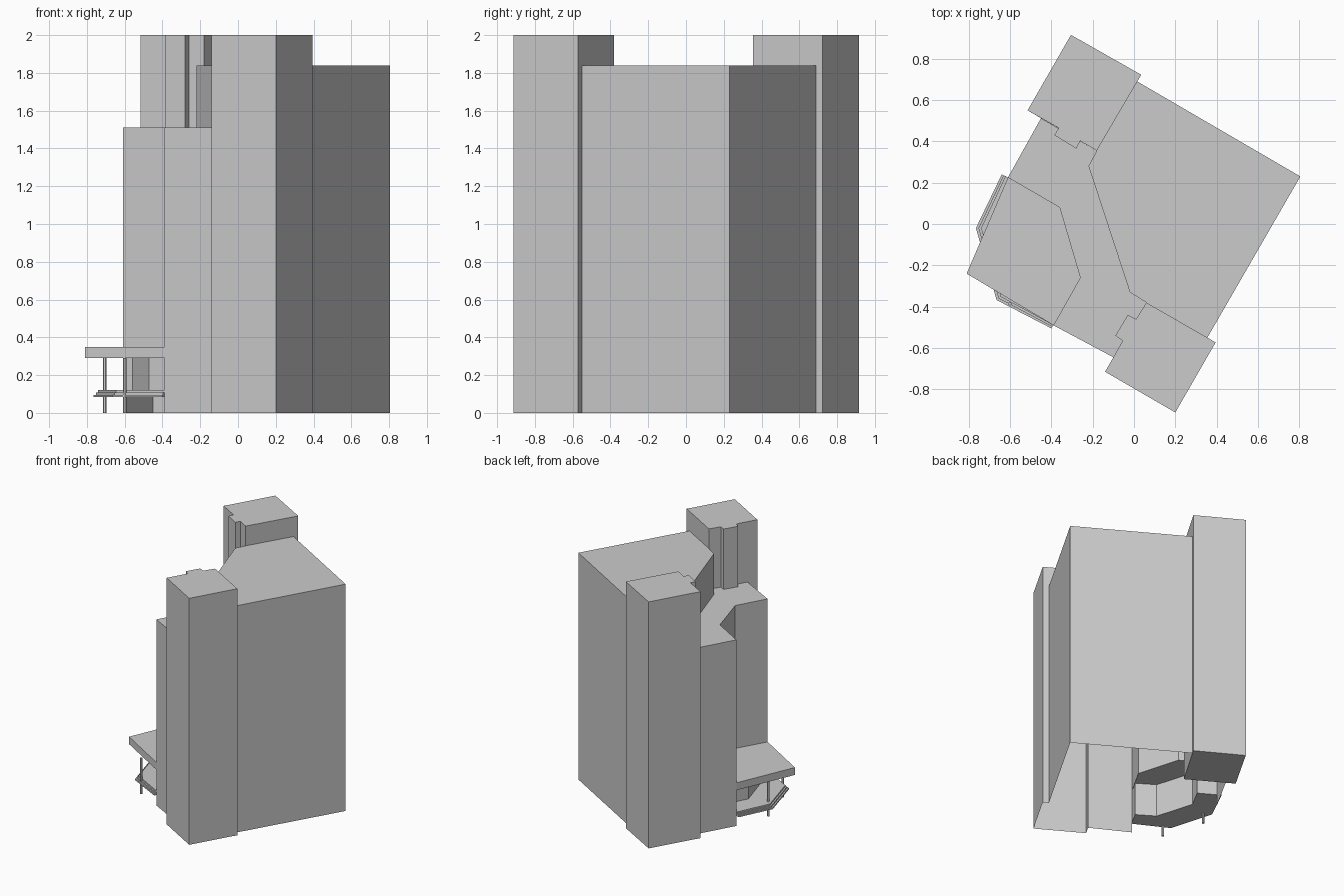
import bpy
import bmesh

cube = bpy.data.objects.get("Cube")
if cube:
    bpy.data.objects.remove(cube, do_unlink=True)

GREY = (0.6, 0.6, 0.6, 1)
mat = bpy.data.materials.new("light grey")
mat.use_nodes = True
mat.diffuse_color = GREY
mat.node_tree.nodes["Principled BSDF"].inputs["Base Color"].default_value = GREY


def wall(bm, path, z0, z1):
    """Upright faces along an open path; anticlockwise paths face outwards."""
    for a, b in zip(path, path[1:]):
        corners = [(*a, z0), (*b, z0), (*b, z1), (*a, z1)]
        bm.faces.new([bm.verts.new(c) for c in corners])


def cap(bm, outline, z, up=True):
    """Flat face over an anticlockwise outline."""
    pts = outline if up else outline[::-1]
    bm.faces.new([bm.verts.new((*p, z)) for p in pts])


def finish(name, bm):
    bmesh.ops.remove_doubles(bm, verts=bm.verts, dist=0.0005)
    mesh = bpy.data.meshes.new(name)
    bm.to_mesh(mesh)
    bm.free()
    mesh.materials.append(mat)
    obj = bpy.data.objects.new(name, mesh)
    bpy.context.collection.objects.link(obj)
    return obj


# Heights
LOW, HIGH, TOP = 1.51, 1.84, 2.0
DECK, SOFFIT, CANOPY = 0.12, 0.29, 0.35

# Shared plan corners
east, north = (0.805, 0.23), (0.015, 0.69)
south_east = (0.355, -0.55)
back_inner, front_inner = (-0.18, 0.355), (0.06, -0.38)
step_a, step_b = (-0.22, 0.28), (-0.02, -0.33)
west_start, south_end = (-0.45, 0.512), (-0.1, -0.645)
recess = [(-0.61, 0.225), (-0.36, 0.08), (-0.26, -0.26), (-0.39, -0.49)]
porch = [(-0.48, 0.15), (-0.56, 0.0), (-0.47, -0.3), (-0.335, -0.385)]

# Tall main block
bm = bmesh.new()
wall(bm, [south_east, east, north], 0, HIGH)
wall(bm, [back_inner, step_a, step_b, front_inner], LOW, HIGH)
cap(bm, [east, north, back_inner, step_a, step_b, front_inner, south_east], HIGH)
finish("main_block", bm)

# Lower block with the recessed facade
bm = bmesh.new()
wall(bm, [west_start, recess[0]], 0, LOW)
wall(bm, recess, CANOPY, LOW)
wall(bm, [recess[0], porch[0]], DECK, CANOPY)
wall(bm, [porch[3], recess[3]], DECK, CANOPY)
wall(bm, [recess[3], south_end], 0, LOW)
cap(bm, [back_inner, west_start, *recess, south_end, front_inner, step_b, step_a], LOW)
finish("lower_block", bm)

# Front tower, notched on the inner side above the lower roof
outer = [south_end, (-0.14, -0.715), (0.2, -0.912), (0.395, -0.573), south_east]
inner = [south_east, front_inner, (0.01, -0.46), (-0.03, -0.44),
         (-0.09, -0.54), (-0.055, -0.565), south_end]
bm = bmesh.new()
wall(bm, outer, 0, TOP)
wall(bm, inner, LOW, TOP)
cap(bm, outer + inner[1:-1], TOP)
finish("front_tower", bm)

# Back tower, closed underneath
outer = [back_inner, (0.035, 0.722), (-0.305, 0.915), (-0.515, 0.55)]
inner = [outer[-1], (-0.365, 0.465), (-0.385, 0.43), (-0.28, 0.365),
         (-0.26, 0.402), back_inner]
bm = bmesh.new()
wall(bm, outer, 0, TOP)
wall(bm, [outer[-1], back_inner], 0, LOW)
wall(bm, inner, LOW, TOP)
cap(bm, outer + inner[1:-1], TOP)
cap(bm, outer, 0, up=False)
finish("back_tower", bm)

# Entrance porch walls
bm = bmesh.new()
wall(bm, porch, DECK, CANOPY)
finish("porch_walls", bm)

# Canopy
corner = (-0.81, -0.24)
bm = bmesh.new()
cap(bm, [recess[0], corner, recess[3], recess[2], recess[1]], CANOPY)
cap(bm, [recess[0], corner, recess[3], *porch[::-1]], SOFFIT, up=False)
wall(bm, [recess[0], corner, recess[3]], SOFFIT, CANOPY)
finish("canopy", bm)

# Entrance deck of three stepped layers
edge = [(-0.64, 0.24), (-0.765, -0.02), (-0.665, -0.368), (-0.4, -0.505)]
inset = [(0.009, -0.004), (0.0125, 0), (0.01, 0.008), (0.004, 0.008)]
thick = 0.012
for i in range(3):
    rim = [(p[0] + i * d[0], p[1] + i * d[1]) for p, d in zip(edge, inset)]
    outline = [recess[0], *rim, recess[3], *porch[::-1]]
    z1 = DECK - (2 - i) * thick
    bm = bmesh.new()
    cap(bm, outline, z1)
    cap(bm, outline, z1 - thick, up=False)
    wall(bm, outline + outline[:1], z1 - thick, z1)
    finish(f"deck_layer_{i + 1}", bm)

# Canopy posts
for i, (x, y) in enumerate([(-0.705, -0.05), (-0.6, -0.385)]):
    bpy.ops.mesh.primitive_cylinder_add(vertices=12, radius=0.009, depth=SOFFIT,
                                        location=(x, y, SOFFIT / 2))
    post = bpy.context.object
    post.name = f"canopy_post_{i + 1}"
    post.data.materials.append(mat)
    bpy.ops.object.shade_smooth_by_angle()
